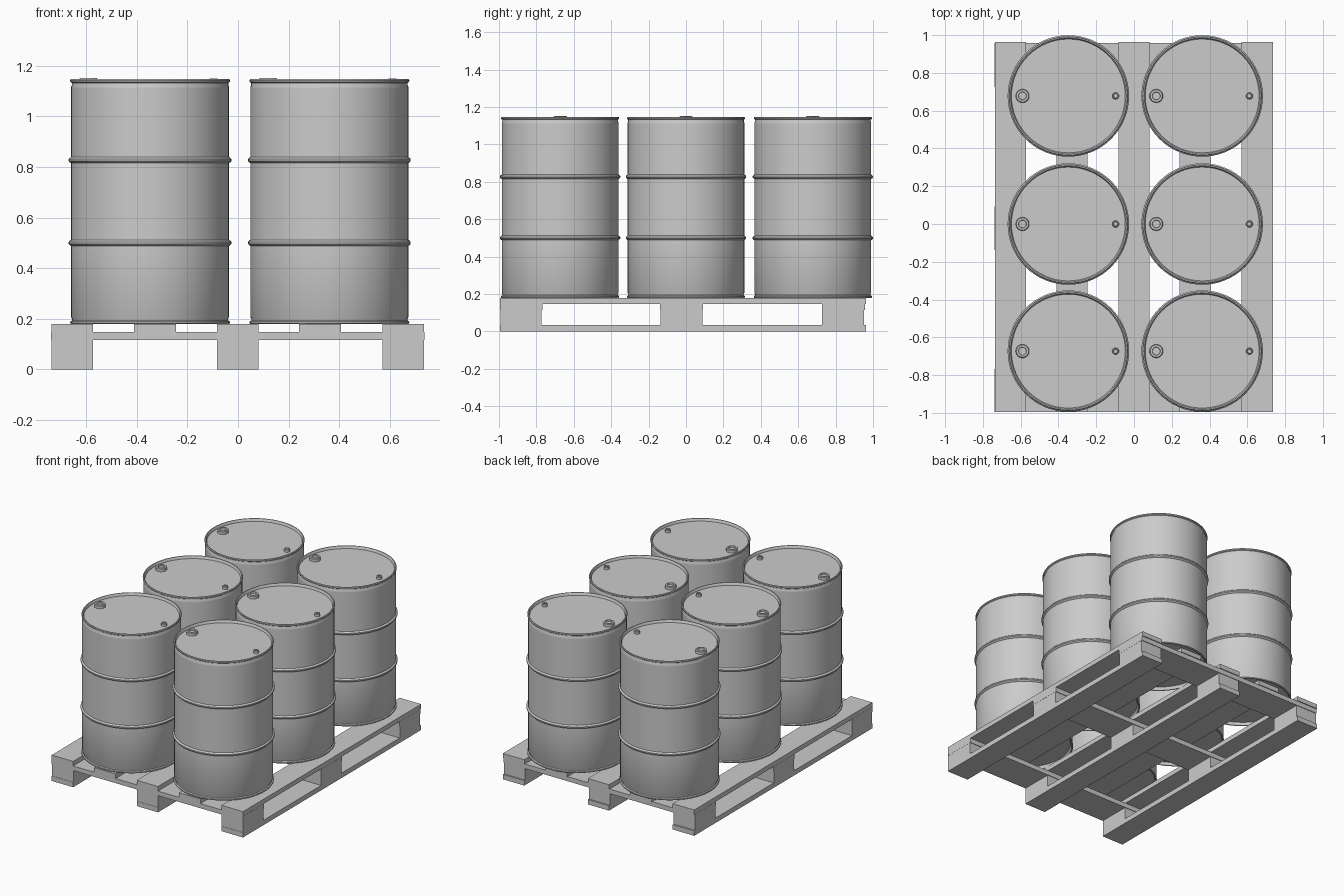
import bpy, bmesh
from math import sin, cos, pi

if "Cube" in bpy.data.objects:
    bpy.data.objects.remove(bpy.data.objects["Cube"])


def box(name, x0, x1, y0, y1, z0, z1):
    bm = bmesh.new()
    bmesh.ops.create_cube(bm, size=1)
    for v in bm.verts:
        v.co.x = x0 if v.co.x < 0 else x1
        v.co.y = y0 if v.co.y < 0 else y1
        v.co.z = z0 if v.co.z < 0 else z1
    me = bpy.data.meshes.new(name)
    bm.to_mesh(me)
    bm.free()
    ob = bpy.data.objects.new(name, me)
    bpy.context.collection.objects.link(ob)
    return ob


def lathe(name, profile, n):
    """Closed solid of revolution; first and last rings are capped."""
    bm = bmesh.new()
    rings = [[bm.verts.new((r * cos(2 * pi * i / n), r * sin(2 * pi * i / n), z))
              for i in range(n)] for r, z in profile]
    for a, b in zip(rings, rings[1:]):
        for i in range(n):
            j = (i + 1) % n
            bm.faces.new((a[i], a[j], b[j], b[i]))
    bm.faces.new(rings[0][::-1])
    bm.faces.new(rings[-1])
    bmesh.ops.recalc_face_normals(bm, faces=bm.faces)
    me = bpy.data.meshes.new(name)
    bm.to_mesh(me)
    bm.free()
    me.shade_smooth()
    me.set_sharp_from_angle(angle=pi / 6)
    return me


def place(name, me, x, y, z):
    ob = bpy.data.objects.new(name, me)
    ob.location = (x, y, z)
    bpy.context.collection.objects.link(ob)


# Pallet: lengthwise deck boards and bottom runners, cross boards, blocks
Y0, Y1 = -0.995, 0.963
runners = [(-0.737, -0.572), (-0.082, 0.081), (0.570, 0.735)]
inner = [(-0.410, -0.245), (0.241, 0.407)]
rows = [(-0.995, -0.768), (-0.138, 0.092), (0.726, 0.957)]
for x0, x1 in runners + inner:
    box("deck_board", x0, x1, Y0, Y1, 0.148, 0.18)
for x0, x1 in runners:
    box("bottom_runner", x0, x1, Y0, Y1, 0, 0.034)
for y0, y1 in rows:
    box("cross_board", -0.738, 0.736, y0, y1, 0.116, 0.148)
    for x0, x1 in runners:
        box("spacer_block", x0, x1, y0 + 0.002, y1 - 0.004, 0.034, 0.116)


# Drum profile: recessed base, rolled chimes, two rolling hoops, recessed lid
def hoop(z):
    return [(0.312, z - 0.012), (0.317, z - 0.009), (0.3215, z - 0.004),
            (0.3215, z + 0.004), (0.317, z + 0.009), (0.312, z + 0.012)]


profile = ([(0.298, 0.200), (0.304, 0.184), (0.306, 0.180), (0.313, 0.180),
            (0.316, 0.184), (0.315, 0.190), (0.308, 0.194), (0.308, 0.199),
            (0.312, 0.206)]
           + hoop(0.500) + hoop(0.827)
           + [(0.312, 1.110), (0.312, 1.117), (0.309, 1.123), (0.309, 1.132),
              (0.315, 1.136), (0.316, 1.142), (0.313, 1.147), (0.307, 1.147),
              (0.304, 1.143), (0.301, 1.130)])
drum = lathe("drum", profile, 64)


# Bung caps with a recessed socket
def bung(name, r, top):
    return lathe(name, [(r, 0), (r, top - 0.004), (r - 0.004, top),
                        (r * 0.6, top), (r * 0.55, top - 0.008)], 24)


large_bung = bung("large_bung", 0.036, 0.022)
small_bung = bung("small_bung", 0.018, 0.020)

for x in (-0.3475, 0.361):
    for y in (-0.673, 0.0, 0.678):
        place("drum", drum, x, y, 0)
        place("large_bung", large_bung, x - 0.243, y, 1.130)
        place("small_bung", small_bung, x + 0.250, y, 1.130)
